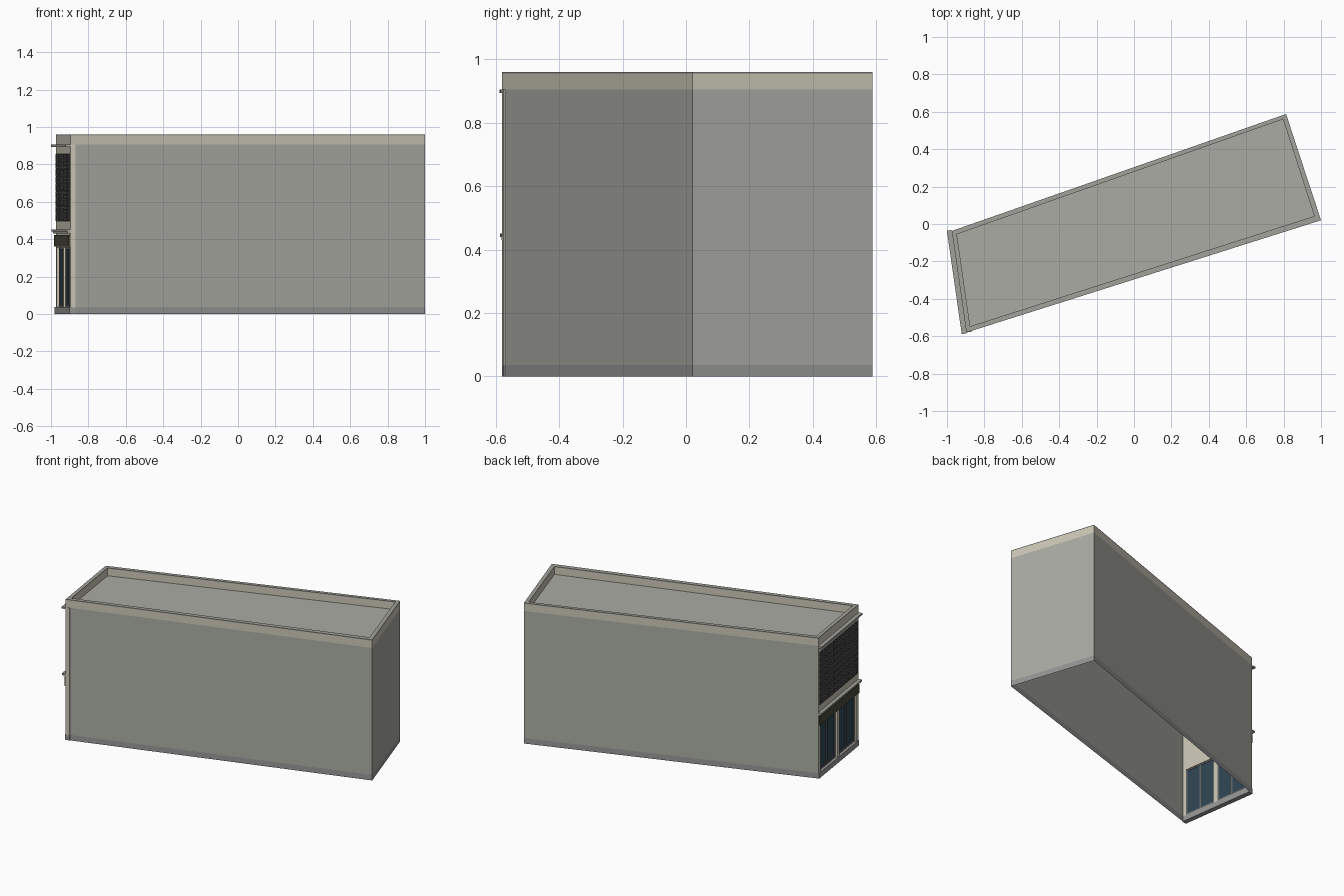
import bpy, bmesh
from mathutils import Vector

if "Cube" in bpy.data.objects:
    bpy.data.objects.remove(bpy.data.objects["Cube"])

# Footprint corners: facade runs from B to A, the blind walls follow B-C-D-A
A, B = Vector((-0.974, -0.037)), Vector((-0.896, -0.580))
C, D = Vector((1.0, 0.02)), Vector((0.813, 0.588))
W = (A - B).length
U = (A - B).normalized()
N = Vector((-U.y, U.x))          # outward from the facade
OUTER = [B, C, D, A]
INNER = [Vector(p) for p in ((-0.876, -0.547), (0.964, 0.042), (0.797, 0.560), (-0.947, -0.055))]


def mat(name, r, g, b):
    m = bpy.data.materials.new(name)
    m.diffuse_color = (r, g, b, 1)
    m.use_nodes = True
    m.node_tree.nodes["Principled BSDF"].inputs["Base Color"].default_value = m.diffuse_color
    return m


WALL = mat("wall_grey", 0.40, 0.41, 0.37)
BASE = mat("base_grey", 0.30, 0.31, 0.30)
CREAM = mat("cream", 0.60, 0.57, 0.47)
TRIM = mat("trim_grey", 0.36, 0.36, 0.33)
DARK = mat("dark_panel", 0.07, 0.07, 0.05)
BLOCK = mat("block_grey", 0.13, 0.13, 0.13)
GLASS = mat("dark_glass", 0.03, 0.06, 0.09)


def finish(bm, name, material, fix=True):
    if fix:
        bmesh.ops.recalc_face_normals(bm, faces=bm.faces)
    me = bpy.data.meshes.new(name)
    bm.to_mesh(me)
    bm.free()
    me.materials.append(material)
    ob = bpy.data.objects.new(name, me)
    bpy.context.collection.objects.link(ob)
    return ob


def add_box(bm, u0, u1, d0, d1, z0, z1):
    # box in facade coordinates: u along, d outward, z up
    vs = []
    for z in (z0, z1):
        for u, d in ((u0, d0), (u1, d0), (u1, d1), (u0, d1)):
            p = B + U * u + N * d
            vs.append(bm.verts.new((p.x, p.y, z)))
    for f in ((0, 1, 2, 3), (4, 5, 6, 7), (0, 1, 5, 4), (1, 2, 6, 5), (2, 3, 7, 6), (3, 0, 4, 7)):
        bm.faces.new([vs[i] for i in f])


def boxes(name, material, *items):
    bm = bmesh.new()
    for it in items:
        add_box(bm, *it)
    return finish(bm, name, material)


def wall_sheet(name, material, z0, z1):
    # three blind walls, open underneath
    bm = bmesh.new()
    lo = [bm.verts.new((p.x, p.y, z0)) for p in OUTER]
    hi = [bm.verts.new((p.x, p.y, z1)) for p in OUTER]
    for i in range(3):
        bm.faces.new((lo[i], lo[i + 1], hi[i + 1], hi[i]))
    return finish(bm, name, material, False)


def ring(name, material, z0, z1):
    bm = bmesh.new()
    o0, o1, i0, i1 = [[bm.verts.new((p.x, p.y, z)) for p in loop]
                      for loop, z in ((OUTER, z0), (OUTER, z1), (INNER, z0), (INNER, z1))]
    for i in range(4):
        j = (i + 1) % 4
        for a, b in ((o0, o1), (o1, i1), (i1, i0), (i0, o0)):
            bm.faces.new((a[i], a[j], b[j], b[i]))
    return finish(bm, name, material)


# Shell and roof
wall_sheet("base_course", BASE, 0, 0.037)
wall_sheet("blind_walls", WALL, 0.037, 0.905)
ring("parapet", CREAM, 0.905, 0.954)
ring("parapet_cap", TRIM, 0.954, 0.96)
bm = bmesh.new()
bm.faces.new([bm.verts.new((p.x, p.y, 0.906)) for p in INNER])
finish(bm, "roof_deck", WALL, False)

# Facade structure
T = -0.027
boxes("facade_upper_wall", CREAM, (0, W, T, 0, 0.355, 0.905))
boxes("facade_piers", CREAM, (0, 0.03, T, 0, 0.035, 0.355),
      (W - 0.03, W, T, 0, 0.035, 0.355), (W / 2 - 0.014, W / 2 + 0.014, T, 0, 0.035, 0.355))
boxes("facade_plinth", BASE, (0, W, T, 0.006, 0, 0.037))

# Shopfront glazing with slim frames in two bays
for k, (a, b) in enumerate(((0.03, W / 2 - 0.014), (W / 2 + 0.014, W - 0.03))):
    boxes(f"shop_glass_{k}", GLASS, (a, b, -0.022, -0.017, 0.037, 0.355))
    m, w = (a + b) / 2, 0.005
    boxes(f"shop_frame_{k}", BLOCK, *[(u - w, u + w, -0.024, -0.012, 0.037, 0.355) for u in (a + w, m, b - w)],
          (a, b, -0.024, -0.012, 0.037, 0.047), (a, b, -0.024, -0.012, 0.345, 0.355))

# Sign band and cornices
boxes("sign_band", DARK, (0.006, W - 0.006, 0, 0.01, 0.362, 0.422))
boxes("lower_cornice", TRIM, (-0.003, W + 0.003, 0, 0.024, 0.440, 0.451),
      (0, W, 0, 0.015, 0.430, 0.440))
boxes("upper_cornice", TRIM, (-0.005, W + 0.005, 0, 0.026, 0.894, 0.905))

# Breeze-block screen: a grid of square rings with small centres
cols, rows, u0, z0, z1 = 12, 9, 0.015, 0.495, 0.857
pu, pz = (W - 2 * u0) / cols, (z1 - z0) / rows
boxes("screen_backing", DARK, (u0, W - u0, 0, 0.001, z0, z1))
bm = bmesh.new()
for i in range(cols):
    for j in range(rows):
        a, b = u0 + i * pu + 0.002, u0 + (i + 1) * pu - 0.002
        c, d = z0 + j * pz + 0.002, z0 + (j + 1) * pz - 0.002
        t, h = 0.006, 0.005
        add_box(bm, a, b, 0, h, c, c + t)
        add_box(bm, a, b, 0, h, d - t, d)
        add_box(bm, a, a + t, 0, h, c + t, d - t)
        add_box(bm, b - t, b, 0, h, c + t, d - t)
        mu, mz = (a + b) / 2, (c + d) / 2
        add_box(bm, mu - 0.005, mu + 0.005, 0, h, mz - 0.005, mz + 0.005)
finish(bm, "block_screen", BLOCK)
